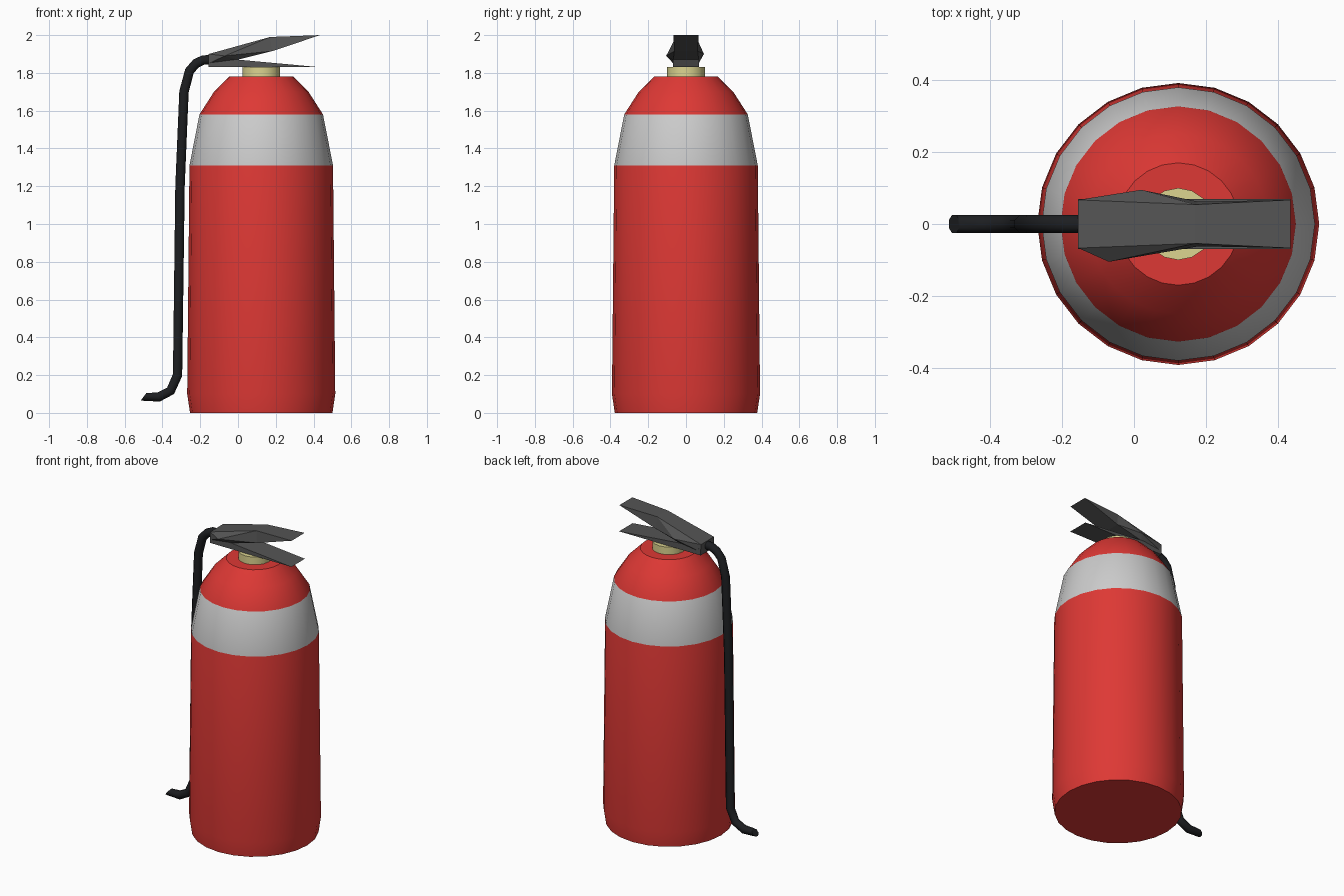
import bpy
import math
from mathutils import Vector

if "Cube" in bpy.data.objects:
    bpy.data.objects.remove(bpy.data.objects["Cube"])

CX = 0.123  # axis of the tank


def material(name, rgb):
    m = bpy.data.materials.new(name)
    m.diffuse_color = (*rgb, 1)
    m.use_nodes = True
    m.node_tree.nodes["Principled BSDF"].inputs["Base Color"].default_value = m.diffuse_color
    return m


RED = material("red_paint", (0.73, 0.04, 0.035))
GREY = material("grey_band", (0.55, 0.55, 0.55))
BRASS = material("pale_brass", (0.72, 0.66, 0.28))
RUBBER = material("black_rubber", (0.012, 0.013, 0.015))
STEEL = material("dark_steel", (0.09, 0.09, 0.09))


def add_mesh(name, verts, faces, mats, smooth=None):
    me = bpy.data.meshes.new(name)
    me.from_pydata(verts, [], faces)
    me.update()
    for m in mats:
        me.materials.append(m)
    ob = bpy.data.objects.new(name, me)
    bpy.context.collection.objects.link(ob)
    bpy.ops.object.select_all(action='DESELECT')
    ob.select_set(True)
    bpy.context.view_layer.objects.active = ob
    # consistent outward normals
    bpy.ops.object.mode_set(mode='EDIT')
    bpy.ops.mesh.select_all(action='SELECT')
    bpy.ops.mesh.normals_make_consistent(inside=False)
    bpy.ops.object.mode_set(mode='OBJECT')
    if smooth:
        bpy.ops.object.shade_smooth_by_angle(angle=math.radians(smooth))
    return ob


def lathe(name, profile, sides, mats, smooth):
    verts = [(CX + r * math.cos(2 * math.pi * i / sides),
              r * math.sin(2 * math.pi * i / sides), z)
             for r, z in profile for i in range(sides)]
    faces = [(k * sides + i, k * sides + (i + 1) % sides,
              (k + 1) * sides + (i + 1) % sides, (k + 1) * sides + i)
             for k in range(len(profile) - 1) for i in range(sides)]
    last = (len(profile) - 1) * sides
    faces += [tuple(range(sides)), tuple(range(last, last + sides))]
    return add_mesh(name, verts, faces, mats, smooth)


# Tank with grey band
body = [(0.377, 0), (0.392, 0.1), (0.38, 1.31), (0.327, 1.58), (0.25, 1.70), (0.17, 1.78)]
tank = lathe("tank", body, 24, [RED, GREY], 40)
for p in tank.data.polygons:
    if 1.31 < p.center.z < 1.58:
        p.material_index = 1

# Neck collar
lathe("neck", [(0.1, 1.76), (0.1, 1.83)], 16, [BRASS], 40)

# Carrying handle: thin wedge extruded across y
side = [(-0.155, 1.83), (0.435, 1.83), (0.0, 1.87), (-0.155, 1.87)]
n = len(side)
add_mesh("lower_handle",
         [(x, s * 0.07, z) for s in (-1, 1) for x, z in side],
         [tuple(range(n)), tuple(range(n, 2 * n))]
         + [(i, (i + 1) % n, n + (i + 1) % n, n + i) for i in range(n)],
         [STEEL])

# Squeeze lever: bent wedge, each side fanned out to a bulge point
outline = [(-0.155, 1.90, 0.067), (0.17, 1.99, 0.054), (0.435, 2.0, 0.067),
           (0.18, 1.915, 0.062), (0.0, 1.87, 0.067), (-0.155, 1.85, 0.067)]
n = len(outline)
verts = [(x, s * w, z) for s in (-1, 1) for x, z, w in outline]
verts += [(-0.07, -0.105, 1.89), (0.02, 0.095, 1.90)]
faces = [(i, (i + 1) % n, n + (i + 1) % n, n + i) for i in range(n)]
for k in (0, 1):
    o, tip = k * n, 2 * n + k
    faces.append((o + 1, o + 2, o + 3))
    ring = [0, 1, 3, 4, 5]
    faces += [(o + a, o + b, tip) for a, b in zip(ring, ring[1:] + ring[:1])]
add_mesh("squeeze_lever", verts, faces, [STEEL])

# Hose: 8-sided tube swept along a path
path = [(-0.12, 1.872), (-0.185, 1.868), (-0.222, 1.85), (-0.257, 1.81), (-0.286, 1.70),
        (-0.307, 1.2), (-0.32, 0.2), (-0.357, 0.117), (-0.42, 0.084), (-0.5, 0.085)]
pts = [Vector((x, 0, z)) for x, z in path]
sides, r = 8, 0.027
verts = []
for i, p in enumerate(pts):
    a = (p - pts[max(i - 1, 0)]).normalized()
    b = (pts[min(i + 1, len(pts) - 1)] - p).normalized()
    t = (a + b).normalized()
    if i == len(pts) - 1:
        t = Vector((-0.8, 0, 0.6))  # slanted nozzle end
    u = Vector((t.z, 0, -t.x))
    for j in range(sides):
        ang = 2 * math.pi * (j + 0.5) / sides
        verts.append(p + r * (math.cos(ang) * u + math.sin(ang) * Vector((0, 1, 0))))
faces = [(k * sides + i, k * sides + (i + 1) % sides,
          (k + 1) * sides + (i + 1) % sides, (k + 1) * sides + i)
         for k in range(len(pts) - 1) for i in range(sides)]
last = (len(pts) - 1) * sides
faces += [tuple(range(sides)), tuple(range(last, last + sides))]
add_mesh("hose", verts, faces, [RUBBER], 50)
